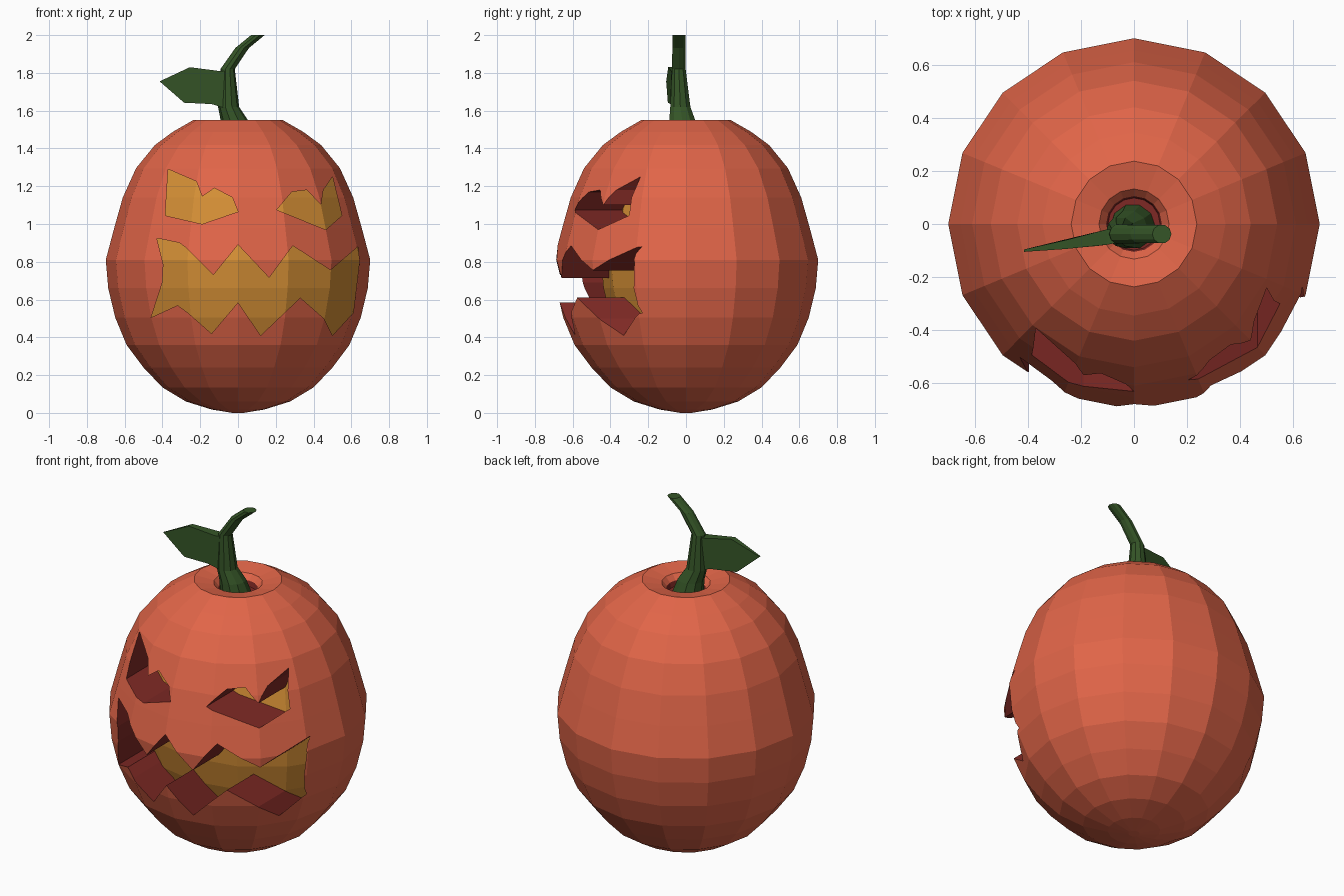
import bpy, bmesh
from math import sin, cos, pi

if "Cube" in bpy.data.objects:
    bpy.data.objects.remove(bpy.data.objects["Cube"])


def material(name, rgb):
    m = bpy.data.materials.new(name)
    m.diffuse_color = (*rgb, 1)
    m.use_nodes = True
    m.node_tree.nodes["Principled BSDF"].inputs["Base Color"].default_value = m.diffuse_color
    return m


ORANGE = material("skin_orange", (0.75, 0.13, 0.065))
RED = material("cut_red", (0.21, 0.022, 0.018))
YELLOW = material("glow_yellow", (0.65, 0.27, 0.035))
GREEN = material("stem_green", (0.035, 0.09, 0.02))


def finish(name, bm, mats):
    bmesh.ops.recalc_face_normals(bm, faces=bm.faces)
    me = bpy.data.meshes.new(name)
    bm.to_mesh(me)
    bm.free()
    for m in mats:
        me.materials.append(m)
    ob = bpy.data.objects.new(name, me)
    bpy.context.collection.objects.link(ob)
    return ob


def loft(bm, rings, mat=lambda i: 0):
    """Skin a list of equal-length point loops and cap both ends."""
    loops = [[bm.verts.new(p) for p in r] for r in rings]
    n = len(loops[0])
    for i, (a, b) in enumerate(zip(loops, loops[1:])):
        for k in range(n):
            f = bm.faces.new((a[k], a[(k + 1) % n], b[(k + 1) % n], b[k]))
            f.material_index = mat(i)
    bm.faces.new(loops[0]).material_index = mat(-1)
    bm.faces.new(loops[-1]).material_index = mat(len(loops) - 1)


def circle(x, y, z, r, n):
    return [(x + r * cos(2 * pi * k / n), y + r * sin(2 * pi * k / n), z) for k in range(n)]


def subtract(target, cutter):
    mod = target.modifiers.new("carve", "BOOLEAN")
    mod.operation, mod.solver, mod.object = "DIFFERENCE", "EXACT", cutter
    bpy.context.view_layer.objects.active = target
    bpy.ops.object.modifier_apply(modifier=mod.name)
    bpy.data.objects.remove(cutter)


# Pumpkin shell profile (radius, height), ending in the stem pit
PROFILE = [(0.03, 0.0), (0.14, 0.018), (0.275, 0.06), (0.4, 0.135), (0.5, 0.24),
           (0.59, 0.36), (0.65, 0.505), (0.687, 0.66), (0.70, 0.81), (0.655, 0.98),
           (0.61, 1.14), (0.54, 1.295), (0.44, 1.418), (0.345, 1.488), (0.237, 1.55),
           (0.132, 1.53), (0.105, 1.50), (0.098, 1.47)]
CARVED = [ORANGE, RED, YELLOW]


def pumpkin(name, dy, inner):
    bm = bmesh.new()
    last = len(PROFILE) - 2
    loft(bm, [circle(0, dy, z, r, 16) for r, z in PROFILE],
         lambda i: 2 if inner else (1 if i >= last else 0))
    return finish(name, bm, CARVED)


# Carved shapes in the front plane (x, z)
LEFT_EYE = [(-.37, 1.29), (-.22, 1.225), (-.19, 1.145), (-.125, 1.19), (-.03, 1.14),
            (0, 1.065), (-.19, 1.0), (-.385, 1.045)]
RIGHT_EYE = [(.205, 1.075), (.285, 1.17), (.365, 1.18), (.44, 1.1), (.452, 1.18),
             (.50, 1.25), (.55, 1.045), (.465, .97)]
MOUTH = [(-.43, .925), (-.31, .9), (-.275, .875), (-.13, .73), (0, .89), (.165, .715),
         (.29, .885), (.49, .755), (.635, .88), (.642, .80), (.61, .53), (.5, .41),
         (.455, .5), (.33, .61), (.12, .41), (0, .585), (-.14, .42), (-.265, .53),
         (-.32, .57), (-.46, .505), (-.40, .69), (-.395, .785)]

# Each carving is a straight recess whose floor repeats the skin, set back
body = pumpkin("pumpkin_body", 0, False)
for shape in (LEFT_EYE, RIGHT_EYE, MOUTH):
    bm = bmesh.new()
    loft(bm, [[(x, y, z) for x, z in shape] for y in (-1.0, 0.2)], lambda i: 1)
    cutter = finish("face_cutter", bm, CARVED)
    subtract(cutter, pumpkin("inner_cutter", 0.25, True))
    subtract(body, cutter)

# Bent stem made of level rings: x, y, z, radius
STEM = [(-.005, -.01, 1.47, .085), (-.02, -.02, 1.55, .072), (-.05, -.03, 1.62, .056),
        (-.055, -.038, 1.82, .038), (.022, -.038, 1.932, .036), (.105, -.038, 2.0, .036)]
bm = bmesh.new()
loft(bm, [circle(*s, 10) for s in STEM])
finish("stem", bm, [GREEN])

# Leaf: x, z outline with front and back y, thinning toward the tip
LEAF = [(-.06, 1.81, -.07, -.02), (-.10, 1.81, -.078, -.02), (-.255, 1.83, -.094, -.06),
        (-.415, 1.755, -.105, -.096), (-.285, 1.642, -.096, -.066),
        (-.14, 1.635, -.083, -.03), (-.06, 1.61, -.07, -.02)]
bm = bmesh.new()
loft(bm, [[(p[0], p[j], p[1]) for p in LEAF] for j in (2, 3)])
finish("leaf", bm, [GREEN])
